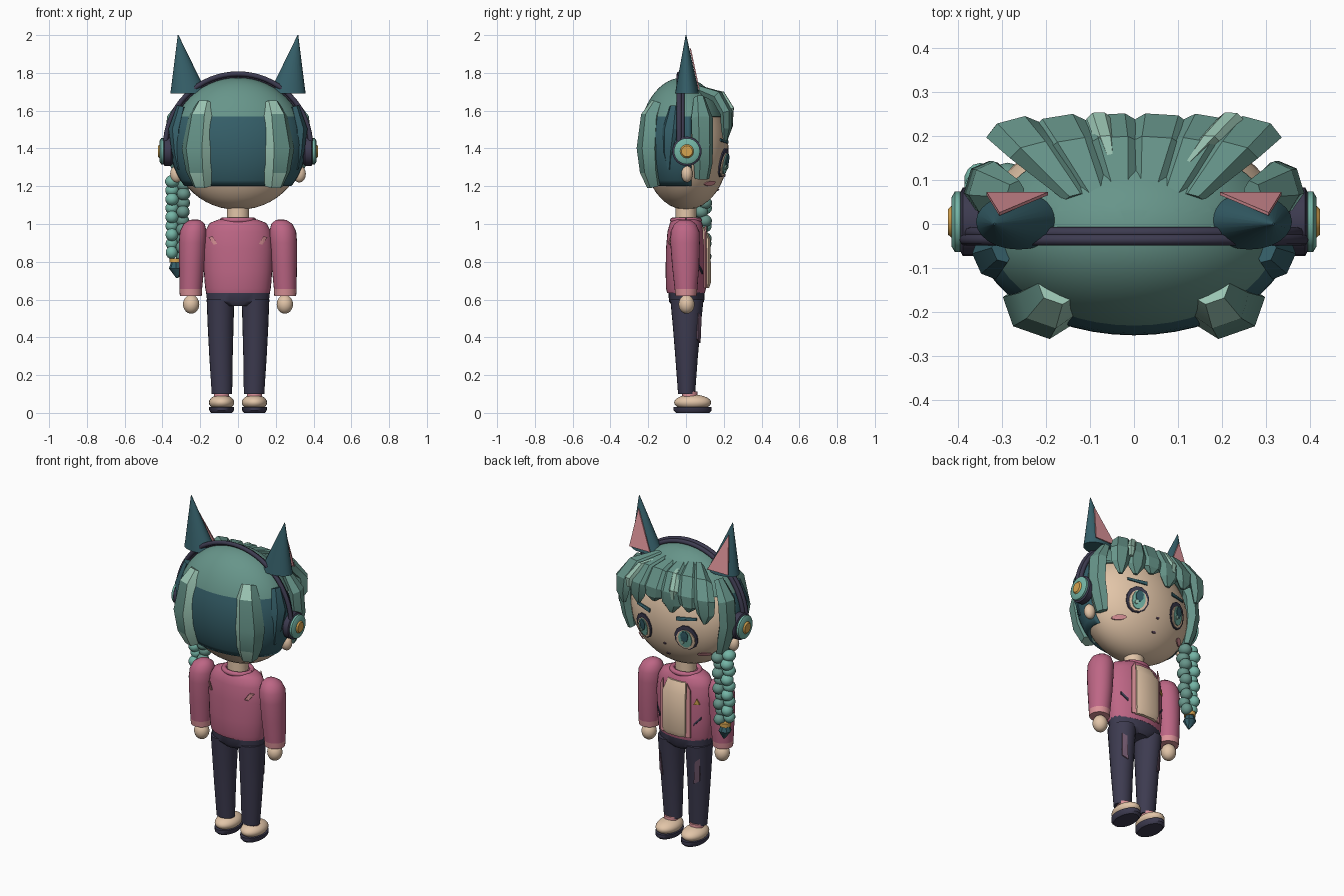
import bpy, bmesh, math
from mathutils import Vector

if "Cube" in bpy.data.objects:
    bpy.data.objects.remove(bpy.data.objects["Cube"])


def material(name, hexa):
    lin = [((c / 255 + 0.055) / 1.055) ** 2.4 for c in bytes.fromhex(hexa)] + [1]
    m = bpy.data.materials.new(name)
    m.use_nodes = True
    m.diffuse_color = lin
    m.node_tree.nodes["Principled BSDF"].inputs["Base Color"].default_value = lin
    return m


SKIN = material("skin cream", "E2C5A8")
PINK = material("jacket pink", "BD6685")
PALE = material("pale pink", "DB9298")
NAVY = material("navy", "3D3B50")
HAIR = material("hair green", "67958A")
DARK = material("dark teal", "355F69")
MINT = material("mint streak", "9AC4B2")
TEAL = material("bright teal", "74B5A6")
GOLD = material("gold", "D6A450")
MAUVE = material("mauve", "6C5468")


def finish(name, bm, mats, rule=None, smooth=40):
    """Turn a bmesh into an object; rule(face centre) picks the material."""
    bmesh.ops.recalc_face_normals(bm, faces=bm.faces[:])
    for f in bm.faces:
        f.smooth = False
        if rule:
            f.material_index = rule(f.calc_center_median())
    me = bpy.data.meshes.new(name)
    bm.to_mesh(me)
    bm.free()
    for m in mats:
        me.materials.append(m)
    ob = bpy.data.objects.new(name, me)
    bpy.context.collection.objects.link(ob)
    if smooth:
        bpy.ops.object.select_all(action='DESELECT')
        ob.select_set(True)
        bpy.context.view_layer.objects.active = ob
        bpy.ops.object.shade_smooth_by_angle(angle=math.radians(smooth))
    return ob


def skin_rings(bm, rings):
    """Bridge equal rings of points and cap both ends."""
    vs = [[bm.verts.new(p) for p in r] for r in rings]
    n = len(vs[0])
    for a, b in zip(vs, vs[1:]):
        for i in range(n):
            bm.faces.new((a[i], a[(i + 1) % n], b[(i + 1) % n], b[i]))
    bm.faces.new(vs[0])
    bm.faces.new(vs[-1])


def loft(name, rows, mats, rule=None, n=24):
    """Stack of ellipses: rows are (z, cx, cy, rx, ry)."""
    bm = bmesh.new()
    t = [2 * math.pi * i / n for i in range(n)]
    skin_rings(bm, [[(cx + rx * math.cos(a), cy + ry * math.sin(a), z) for a in t]
                    for z, cx, cy, rx, ry in rows])
    return finish(name, bm, mats, rule)


def ball(name, c, r, mat, u=24, v=14):
    bm = bmesh.new()
    bmesh.ops.create_uvsphere(bm, u_segments=u, v_segments=v, radius=1)
    for p in bm.verts:
        p.co = Vector(c) + Vector([a * b for a, b in zip(p.co, r)])
    return finish(name, bm, [mat], smooth=60)


def lock(name, path, across, mats, rule=None):
    """Faceted hair strand: path rows are (point, half width, half thickness)."""
    bm = bmesh.new()
    pts = [Vector(p[0]) for p in path]
    w = Vector(across).normalized()
    rings = []
    for i, (p, hw, ht) in enumerate(path):
        tan = pts[min(i + 1, len(pts) - 1)] - pts[max(i - 1, 0)]
        nrm = tan.cross(w).normalized()
        rings.append([pts[i] + w * hw * a + nrm * ht * b for a, b in
                      ((1, 0), (.5, 1), (-.5, 1), (-1, 0), (-.5, -1), (.5, -1))])
    skin_rings(bm, rings)
    return finish(name, bm, mats, rule, smooth=25)


def tube(name, pts, r, mat):
    cu = bpy.data.curves.new(name, 'CURVE')
    cu.dimensions = '3D'
    cu.bevel_depth, cu.bevel_resolution, cu.use_fill_caps = r, 2, True
    sp = cu.splines.new('POLY')
    sp.points.add(len(pts) - 1)
    for q, p in zip(sp.points, pts):
        q.co = (*p, 1)
    cu.materials.append(mat)
    ob = bpy.data.objects.new(name, cu)
    bpy.context.collection.objects.link(ob)


def decal(name, pts, surf, off, mat):
    """Thin painted shape laid on a curved surface y = surf(x, z)."""
    bm = bmesh.new()
    cx, cz = (sum(p[k] for p in pts) / len(pts) for k in (0, 1))
    front = [bm.verts.new((x, surf(x, z) + off, z)) for x, z in pts]
    back = [bm.verts.new((x, surf(x, z) + off - .007, z)) for x, z in pts]
    mid = bm.verts.new((cx, surf(cx, cz) + off, cz))
    for i in range(len(pts)):
        j = (i + 1) % len(pts)
        bm.faces.new((front[i], front[j], mid))
        bm.faces.new((front[i], back[i], back[j], front[j]))
    finish(name, bm, [mat], smooth=0)


def oval(cx, cz, rx, rz, n=12):
    return [(cx + rx * math.cos(2 * math.pi * (i + .5) / n),
             cz + rz * math.sin(2 * math.pi * (i + .5) / n)) for i in range(n)]


def face_y(x, z):
    return .225 * math.sqrt(max(.02, 1 - (x / .34) ** 2 - ((z - 1.39) / .315) ** 2))


def chest_y(x, z):
    return .108 * math.sqrt(max(.05, 1 - (x / .185) ** 2))


# Head, neck
ball("head", (0, 0, 1.39), (.34, .225, .315), SKIN, 40, 24)
loft("neck", [(1.0, 0, 0, .06, .055), (1.1, 0, 0, .058, .055)], [SKIN])
decal("nose", oval(0, 1.255, .009, .006, 6), face_y, .006, MAUVE)
decal("mouth", oval(0, 1.18, .013, .006, 6), face_y, .006, MAUVE)

# Hair cap: pale crown, dark back, open over the face
bm = bmesh.new()
bmesh.ops.create_uvsphere(bm, u_segments=48, v_segments=28, radius=1)
for v in bm.verts:
    v.co = Vector((v.co.x * .36, v.co.y * .235 - .018, v.co.z * .355 + 1.42))
for co, no in (((0, 0, 1.57), (0, 0, 1)), ((0, 0, 1.2), (0, 0, 1)), ((0, .03, 0), (0, 1, 0))):
    bmesh.ops.bisect_plane(bm, geom=bm.verts[:] + bm.edges[:] + bm.faces[:],
                           plane_co=co, plane_no=no)
gone = [f for f in bm.faces for c in [f.calc_center_median()]
        if c.z < 1.2 or (c.z < 1.57 and c.y > .03)]
bmesh.ops.delete(bm, geom=gone, context='FACES')
cap = finish("hair_cap", bm, [HAIR, DARK], lambda c: int(c.z < 1.57))
cap.modifiers.new("thickness", 'SOLIDIFY').thickness = .022

# Fringe strands fanning from the crown
for i, (x, hw, drop) in enumerate(((-.265, .065, 1.45), (-.165, .07, 1.5), (-.055, .075, 1.47),
                                   (.06, .075, 1.51), (.165, .07, 1.47), (.265, .065, 1.44))):
    k = 1 - .5 * (x / .3) ** 2
    lock(f"fringe_{i}", [((x * .5, .06, 1.715), hw * .4, .02),
                         ((x * .85, .14 + .04 * k, 1.675), hw * .9, .03),
                         ((x * 1.03, .195 + .03 * k, 1.59), hw, .026),
                         ((x * 1.06, .195 + .03 * k, (1.57 + drop) / 2), hw * .8, .022),
                         ((x * 1.03, .19 + .03 * k, drop), hw * .2, .01)],
         (1, -1.0 * x, 0), [HAIR])
for i, (x, dx) in enumerate(((-.05, -.03), (.12, .1))):
    lock(f"fringe_streak_{i}", [((x, .135, 1.702), .008, .012), ((x + dx * .5, .19, 1.688), .024, .016),
                                ((x + dx, .24, 1.61), .028, .014), ((x + dx, .238, 1.56), .014, .01)],
         (1, -.5 * x, 0), [MINT])

for s, side in ((1, "left"), (-1, "right")):
    # Back strands with a mint inner stripe, side locks and swept tips
    lock(f"back_strand_{side}", [((s * .175, -.15, 1.64), .045, .03), ((s * .195, -.18, 1.57), .07, .05),
                                 ((s * .215, -.195, 1.4), .088, .055), ((s * .205, -.185, 1.28), .075, .05),
                                 ((s * .19, -.165, 1.2), .05, .035)],
         (1, s * .35, 0), [HAIR, MINT], lambda c: int(abs(c.x) < .222))
    lock(f"side_lock_{side}", [((s * .27, .07, 1.67), .03, .02), ((s * .335, .085, 1.56), .06, .035),
                               ((s * .345, .088, 1.42), .058, .035), ((s * .325, .09, 1.32), .052, .03),
                               ((s * .305, .085, 1.24), .04, .02)], (-s * .3, 1, 0), [HAIR])
    lock(f"rear_lock_{side}", [((s * .3, -.06, 1.62), .03, .02), ((s * .335, -.08, 1.5), .05, .025),
                               ((s * .325, -.09, 1.38), .035, .02), ((s * .31, -.09, 1.29), .01, .01)],
         (s * .45, 1, 0), [DARK])

    # Cat ears with pink inner faces
    loft(f"cat_ear_{side}", [(1.69, s * .262, .005, .097, .063), (1.72, s * .266, .005, .088, .058),
                             (2.0, s * .317, 0, .002, .002)], [DARK])
    decal(f"cat_ear_inner_{side}", [(s * .195, 1.71), (s * .335, 1.71), (s * .306, 1.93)],
          lambda x, z: .066 * (2.0 - z) / .31 + .003, .008, PALE)

    # Ears and headphone cups
    ball(f"ear_{side}", (s * .325, .005, 1.265), (.034, .03, .045), SKIN)
    for part, x0, x1, r, m in (("cushion", .345, .397, .078, NAVY), ("shell", .385, .415, .069, TEAL),
                               ("button", .405, .423, .036, GOLD)):
        bm = bmesh.new()
        ts = [2 * math.pi * i / 24 for i in range(24)]
        skin_rings(bm, [[(s * x, .005 + q * math.cos(a), 1.385 + q * math.sin(a)) for a in ts]
                        for x, q in ((x0, r * .85), (x0 + .01, r), (x1 - .008, r), (x1, r * .8))])
        finish(f"headphone_{part}_{side}", bm, [m])

    # Eyes, brows, blush
    ex = s * .142
    decal(f"eye_rim_{side}", oval(ex, 1.325, .064, .078), face_y, .010, NAVY)
    decal(f"eye_white_{side}", oval(ex, 1.315, .052, .062), face_y, .014, SKIN)
    decal(f"iris_{side}", oval(ex, 1.32, .037, .056), face_y, .018, TEAL)
    decal(f"pupil_{side}", oval(ex, 1.338, .022, .034, 8), face_y, .022, DARK)
    decal(f"eye_glint_{side}", oval(ex + .014, 1.3, .01, .012, 6), face_y, .024, MINT)
    decal(f"brow_{side}", [(s * .09, 1.425), (s * .2, 1.437), (s * .2, 1.452), (s * .09, 1.447)],
          face_y, .01, DARK)
    decal(f"blush_{side}", oval(s * .215, 1.215, .032, .013), face_y, .012, PALE)

    # Sleeve with pale cuff, hand
    loft(f"arm_{side}", [(.62, s * .25, 0, .058, .056), (.655, s * .25, 0, .06, .06),
                         (.78, s * .245, -.002, .067, .072), (.9, s * .241, -.005, .072, .078),
                         (.96, s * .237, -.005, .071, .076), (1.0, s * .232, -.005, .056, .058),
                         (1.02, s * .228, -.005, .03, .03), (1.025, s * .228, -.005, .006, .006)],
         [PINK, PALE], lambda c: int(c.z < .655))
    ball(f"hand_{side}", (s * .248, .003, .575), (.043, .042, .05), SKIN)

    # Trouser leg, ankle, shoe
    loft(f"leg_{side}", [(.1, s * .085, .003, .054, .045), (.3, s * .09, .003, .062, .06),
                         (.45, s * .092, .004, .068, .073), (.6, s * .093, .005, .073, .088)], [NAVY])
    loft(f"ankle_{side}", [(.06, s * .087, .02, .04, .042), (.112, s * .087, .02, .04, .04)], [PALE])
    loft(f"sole_{side}", [(0, s * .087, .035, .055, .088), (.012, s * .087, .035, .065, .1),
                          (.032, s * .087, .035, .067, .1)], [NAVY])
    ball(f"shoe_{side}", (s * .087, .035, .055), (.067, .098, .042), SKIN)

    # Worn patches on the trousers, jacket tabs and pockets
    leg_y = lambda x, z: .004 + (.045 + .08 * (z - .1)) * math.sqrt(
        max(.05, 1 - ((abs(x) - .091) / .066) ** 2))
    decal(f"trouser_patch_{side}", [(s * .105, .37), (s * .135, .39), (s * .14, .53), (s * .118, .51)],
          leg_y, .008, MAUVE)
    decal(f"pocket_slit_{side}", [(s * .115, .735), (s * .15, .775), (s * .15, .79), (s * .115, .75)],
          chest_y, .006, NAVY)
    decal(f"back_tab_{side}", [(s * .11, .895), (s * .13, .89), (s * .155, .93), (s * .135, .935)],
          lambda x, z: -chest_y(x, z) - .002, 0, PALE)
    decal(f"lapel_{side}", [(s * .075, .66), (s * .1, .66), (s * .1, .95), (s * .08, .99)],
          chest_y, .012, PALE)

# Headphone band
for name, r, y in (("headband_outer", .385, -.036), ("headband_inner", .375, -.02)):
    tube(name, [(r * math.cos(a), y, 1.41 + r * math.sin(a) * 1.0)
                for a in [math.pi * i / 32 for i in range(33)]], .013, NAVY)

# Jacket body, collar, shirt front, badge
loft("jacket", [(.635, 0, 0, .168, .1), (.66, 0, 0, .174, .106), (.75, 0, 0, .181, .108),
                (.87, 0, 0, .185, .106), (.96, 0, 0, .175, .098), (1.005, 0, 0, .15, .085),
                (1.025, 0, 0, .1, .07)], [PINK], n=32)
tube("collar", [(.082 * math.cos(a), .07 * math.sin(a), 1.02)
                for a in [math.pi * i / 12 for i in range(25)]], .015, PINK)
bm = bmesh.new()
skin_rings(bm, [[(-w, .06, z), (w, .06, z), (w, d - .012, z), (w * .6, d, z), (-w * .6, d, z), (-w, d - .012, z)]
                for z, w, d in ((.66, .07, .122), (.69, .077, .132), (.92, .077, .13), (.985, .06, .1))])
finish("shirt_front", bm, [SKIN])
decal("badge", [(-.145, .865), (-.115, .865), (-.13, .9)], chest_y, .008, GOLD)

# Trouser waist
loft("waist", [(.565, 0, .003, .08, .075), (.59, 0, .003, .163, .093), (.645, 0, .003, .17, .097)], [NAVY])

# Braid, band and tuft
for i in range(9):
    z = 1.225 - i * .047
    for s in (1, -1):
        k = 1 - .018 * i
        ball(f"braid_bead_{i}_{'in' if s > 0 else 'out'}",
             (-.318 + s * .031 * k - .0008 * i, .09 + .01 * s * (-1) ** i, z - (.02 if s > 0 else 0)),
             (.038 * k, .04 * k, .034), TEAL if s < 0 else HAIR, 14, 9)
loft("braid_band", [(.795, -.33, .09, .032, .034), (.818, -.33, .09, .032, .034)], [GOLD], n=12)
loft("braid_tuft", [(.715, -.322, .09, .006, .006), (.765, -.328, .09, .038, .036),
                    (.8, -.33, .09, .024, .024)], [DARK], n=8)
